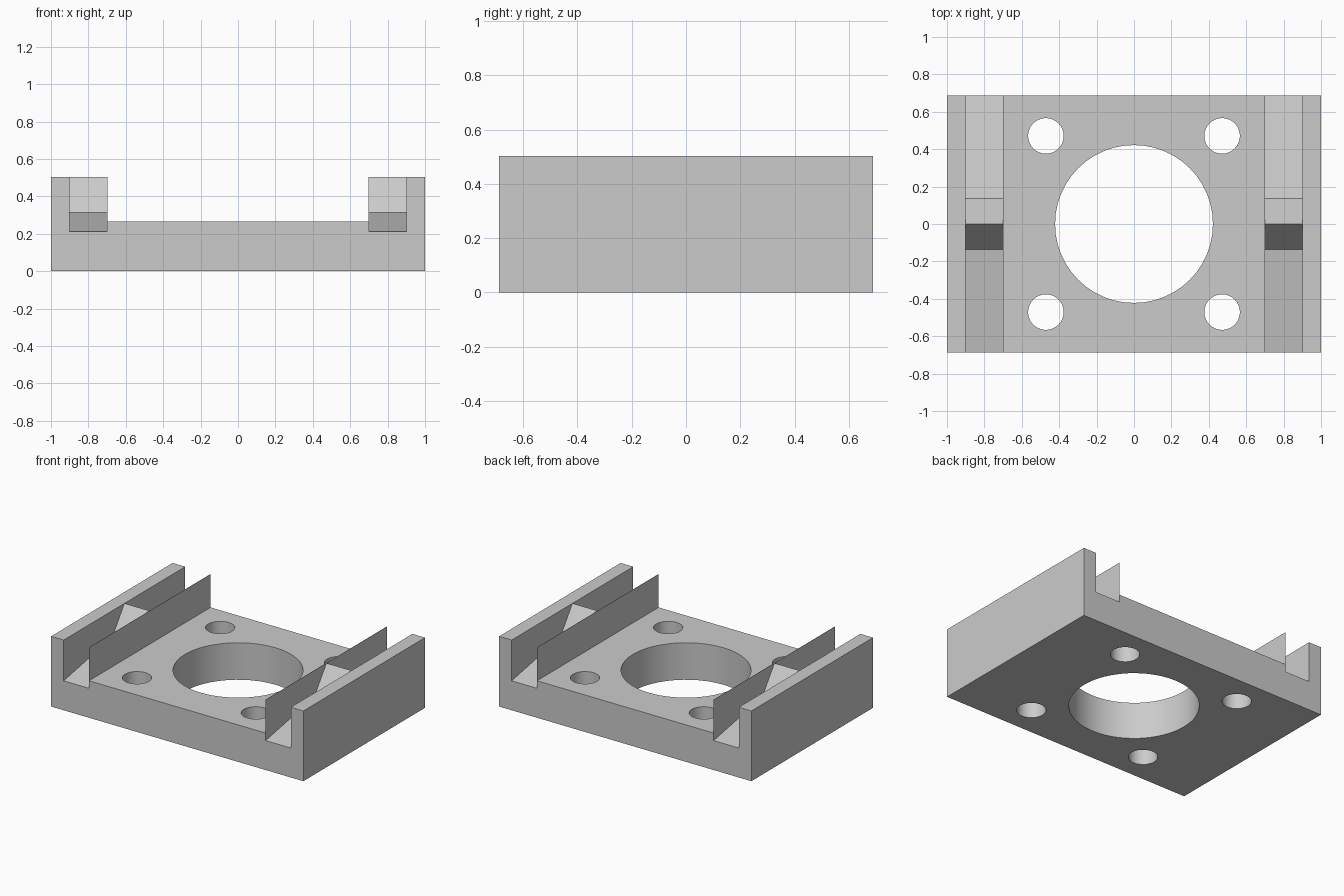
import bpy
import bmesh
from math import radians

cube = bpy.data.objects.get("Cube")
if cube:
    bpy.data.objects.remove(cube, do_unlink=True)

# Main dimensions
HALF_Y, TOP, DECK, FLOOR = 0.688, 0.503, 0.265, 0.211
SLOT_IN, SLOT_OUT = 0.7, 0.9

grey = bpy.data.materials.new("plain grey")
grey.use_nodes = True
grey.diffuse_color = (0.6, 0.6, 0.6, 1)
grey.node_tree.nodes["Principled BSDF"].inputs["Base Color"].default_value = (0.6, 0.6, 0.6, 1)


def prism(name, profile, axis, start, end):
    """Extrude a closed (u, z) profile along the x or y axis."""
    def place(u, z, d):
        return (d, u, z) if axis == "x" else (u, d, z)
    bm = bmesh.new()
    face = bm.faces.new([bm.verts.new(place(u, z, start)) for u, z in profile])
    out = bmesh.ops.extrude_face_region(bm, geom=[face])
    for v in out["geom"]:
        if isinstance(v, bmesh.types.BMVert):
            v.co = place(v.co.y if axis == "x" else v.co.x, v.co.z, end)
    bmesh.ops.recalc_face_normals(bm, faces=bm.faces)
    mesh = bpy.data.meshes.new(name)
    bm.to_mesh(mesh)
    bm.free()
    mesh.materials.append(grey)
    obj = bpy.data.objects.new(name, mesh)
    bpy.context.collection.objects.link(obj)
    return obj


# Bracket body: base plate, side walls and two slots
half = [(1, 0), (1, TOP), (SLOT_OUT, TOP), (SLOT_OUT, FLOOR), (SLOT_IN, FLOOR), (SLOT_IN, DECK)]
outline = half + [(-x, z) for x, z in reversed(half)]
body = prism("bracket_body", outline, "y", -HALF_Y, HALF_Y)

# Central bore and four screw holes
holes = [(0, 0, 0.422)] + [(sx * 0.471, sy * 0.471, 0.095) for sx in (-1, 1) for sy in (-1, 1)]
for x, y, r in holes:
    bpy.ops.mesh.primitive_cylinder_add(vertices=48, radius=r, depth=1, location=(x, y, 0.1))
    cutter = bpy.context.object
    cutter.name = "hole_cutter"
    cutter.hide_render = True
    cutter.data.materials.append(grey)
    bpy.context.view_layer.objects.active = body
    cut = body.modifiers.new("hole", "BOOLEAN")
    cut.operation, cut.solver, cut.object = "DIFFERENCE", "EXACT", cutter
    bpy.ops.object.modifier_apply(modifier=cut.name)
    bpy.data.objects.remove(cutter, do_unlink=True)

bpy.ops.object.select_all(action="DESELECT")
body.select_set(True)
bpy.context.view_layer.objects.active = body
bpy.ops.object.shade_smooth_by_angle(angle=radians(30))

# Peaked ramp and thin inner fin in each slot
ramp = [(-HALF_Y, FLOOR), (-0.137, 0.313), (0, TOP), (0.137, 0.313), (HALF_Y, FLOOR)]
fin = [(-HALF_Y, FLOOR), (-HALF_Y, TOP), (HALF_Y, TOP), (HALF_Y, FLOOR)]
for side, s in (("left", 1), ("right", -1)):
    prism(side + "_ramp", ramp, "x", s * SLOT_IN, s * SLOT_OUT)
    prism(side + "_fin", fin, "x", s * (SLOT_IN - 0.001), s * (SLOT_IN + 0.001))
